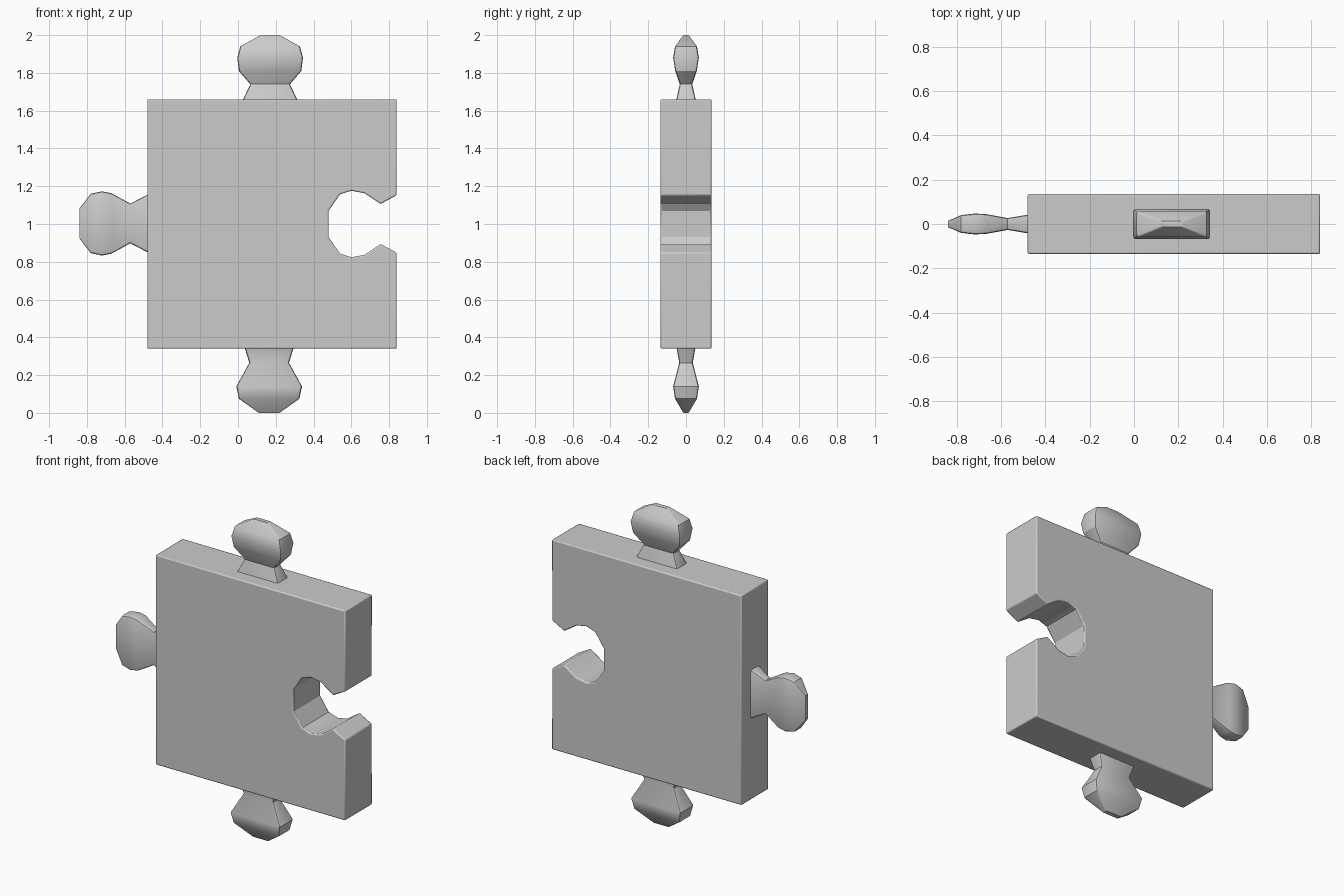
import bpy, bmesh
from mathutils import Vector

if "Cube" in bpy.data.objects:
    bpy.data.objects.remove(bpy.data.objects["Cube"])


def finish(name, bm, bevel=0):
    bmesh.ops.recalc_face_normals(bm, faces=bm.faces[:])
    mesh = bpy.data.meshes.new(name)
    bm.to_mesh(mesh)
    bm.free()
    ob = bpy.data.objects.new(name, mesh)
    bpy.context.collection.objects.link(ob)
    if bevel:
        mod = ob.modifiers.new("edge_softening", 'BEVEL')
        mod.width, mod.segments = bevel, 2
        mod.limit_method, mod.angle_limit = 'ANGLE', 0.7
    bpy.ops.object.select_all(action='DESELECT')
    ob.select_set(True)
    bpy.context.view_layer.objects.active = ob
    bpy.ops.object.shade_smooth_by_angle(angle=0.5)
    return ob


def tab(name, base, along, across, sections):
    """Loft chamfered rectangles: (distance, half width, half thickness)."""
    bm = bmesh.new()
    base, along, across = Vector(base), Vector(along), Vector(across)
    rings = []
    for d, w, t in sections:
        c = min(0.012, t * 0.4)
        pts = [(w - c, t), (w - c * 0.3, t - c * 0.3), (w, t - c)]
        quarter = pts + [(x, -y) for x, y in reversed(pts)]
        outline = quarter + [(-x, y) for x, y in reversed(quarter)]
        rings.append([bm.verts.new(base + along * d + across * x + Vector((0, y, 0)))
                      for x, y in outline])
    n = len(rings[0])
    for a, b in zip(rings, rings[1:]):
        for i in range(n):
            j = (i + 1) % n
            bm.faces.new((a[i], a[j], b[j], b[i]))
    bm.faces.new(rings[0])
    bm.faces.new(rings[-1])
    return finish(name, bm)


# Square body with a keyhole socket in its right edge
MID = 1.0
socket = [(0.84, 0.152), (0.755, 0.106), (0.67, 0.163), (0.60, 0.176),
          (0.54, 0.157), (0.48, 0.07)]
outline = [(-0.48, 0.34), (-0.48, 1.66), (0.84, 1.66)]
outline += [(x, MID + h) for x, h in socket]
outline += [(x, MID - h) for x, h in reversed(socket)]
outline += [(0.84, 0.34)]
bm = bmesh.new()
face = bm.faces.new([bm.verts.new((x, -0.135, z)) for x, z in outline])
ext = bmesh.ops.extrude_face_region(bm, geom=[face])
bmesh.ops.translate(bm, vec=(0, 0.27, 0),
                    verts=[v for v in ext["geom"] if isinstance(v, bmesh.types.BMVert)])
finish("body", bm, 0.007)

# Tabs: flared root, narrow neck, bulging head tapering to the tip
tab("top_tab", (0.17, 0, 1.66), (0, 0, 1), (1, 0, 0), [
    (-0.03, 0.15, 0.055), (0, 0.143, 0.051), (0.08, 0.105, 0.033),
    (0.15, 0.165, 0.057), (0.22, 0.174, 0.068), (0.28, 0.158, 0.058),
    (0.34, 0.05, 0.014)])
tab("bottom_tab", (0.165, 0, 0.34), (0, 0, -1), (1, 0, 0), [
    (-0.03, 0.14, 0.052), (0, 0.128, 0.049), (0.075, 0.105, 0.036),
    (0.20, 0.174, 0.068), (0.265, 0.16, 0.058), (0.34, 0.055, 0.014)])
tab("left_tab", (-0.48, 0, 1.003), (-1, 0, 0), (0, 0, 1), [
    (-0.03, 0.165, 0.045), (0, 0.152, 0.042), (0.09, 0.105, 0.027),
    (0.19, 0.16, 0.045), (0.24, 0.17, 0.047), (0.30, 0.157, 0.04),
    (0.36, 0.078, 0.014)])
